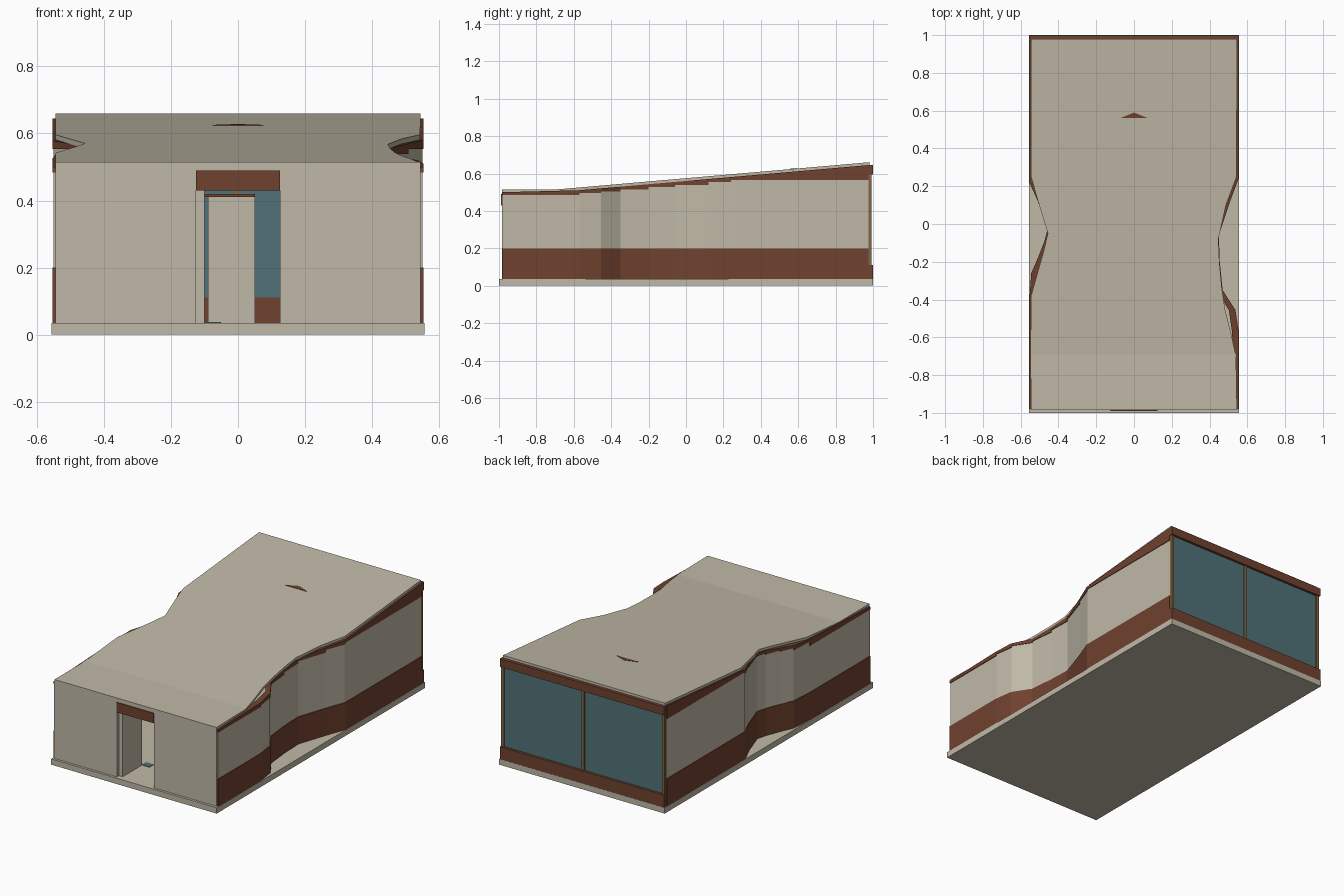
import bpy, bmesh

if "Cube" in bpy.data.objects:
    bpy.data.objects.remove(bpy.data.objects["Cube"])


def mat(name, rgb):
    m = bpy.data.materials.new(name)
    m.diffuse_color = (*rgb, 1)
    m.use_nodes = True
    m.node_tree.nodes["Principled BSDF"].inputs["Base Color"].default_value = m.diffuse_color
    return m


CREAM = mat("cream plaster", (0.53, 0.485, 0.39))
BROWN = mat("rust brown", (0.162, 0.054, 0.028))
TEAL = mat("teal glass", (0.08, 0.17, 0.187))
TAN = mat("tan timber", (0.22, 0.13, 0.055))


def roof_top(y):
    return 0.515 + max(0, y + 0.69) * 0.087


def roof_under(y):
    return roof_top(y) - 0.015


def hexa(bm, bottom, top):
    """Closed block between two matching rings of points."""
    b = [bm.verts.new(p) for p in bottom]
    t = [bm.verts.new(p) for p in top]
    n = len(b)
    bm.faces.new(b[::-1])
    bm.faces.new(t)
    for i in range(n):
        j = (i + 1) % n
        bm.faces.new((b[i], b[j], t[j], t[i]))


def finish(bm, name, material):
    bmesh.ops.recalc_face_normals(bm, faces=bm.faces)
    me = bpy.data.meshes.new(name)
    bm.to_mesh(me)
    bm.free()
    me.materials.append(material)
    ob = bpy.data.objects.new(name, me)
    bpy.context.collection.objects.link(ob)
    return ob


def box(name, x0, x1, y0, y1, z0, z1, material):
    bm = bmesh.new()
    ring = [(x0, y0), (x1, y0), (x1, y1), (x0, y1)]
    hexa(bm, [(x, y, z0) for x, y in ring], [(x, y, z1) for x, y in ring])
    return finish(bm, name, material)


def wall(name, pts, out, thick, z0, z1, material):
    """Faceted wall along a plan line; z0/z1 take (segment start y, y)."""
    bm = bmesh.new()
    s = 1 if pts[0][0] > 0 else -1
    for (xa, ya), (xb, yb) in zip(pts, pts[1:]):
        ring = [(xa + s * out, ya), (xb + s * out, yb),
                (xb + s * (out - thick), yb), (xa + s * (out - thick), ya)]
        hexa(bm, [(x, y, z0(ya, y)) for x, y in ring],
             [(x, y, z1(ya, y)) for x, y in ring])
    return finish(bm, name, material)


def interp(pts, y):
    for (xa, ya), (xb, yb) in zip(pts, pts[1:]):
        if y <= yb:
            return xa + (xb - xa) * (y - ya) / (yb - ya)
    return pts[-1][0]


# Floor slab
box("floor_slab", -0.557, 0.557, -1, 1, 0, 0.035, CREAM)

# Pinched side walls: brown plinth, cream body, brown stepped fascia
right = [(0.55, -0.98), (0.55, -0.57), (0.533, -0.455), (0.465, -0.35),
         (0.45, -0.2), (0.445, -0.06), (0.505, 0.12), (0.55, 0.24), (0.55, 0.975)]
left = [(-0.55, -0.98), (-0.55, -0.4), (-0.54, -0.26), (-0.505, -0.18),
        (-0.47, -0.09), (-0.455, -0.03), (-0.505, 0.12), (-0.55, 0.22), (-0.55, 0.975)]


def step(ya, y):
    return roof_under(ya) - 0.016


for side, pts in (("right", right), ("left", left)):
    wall(side + "_plinth", pts, 0.004, 0.024, lambda a, y: 0.035, lambda a, y: 0.2, BROWN)
    wall(side + "_wall", pts, 0, 0.02, lambda a, y: 0.2, step, CREAM)
    wall(side + "_fascia", pts, 0.004, 0.035, step, lambda a, y: roof_under(y), BROWN)

# Sloping roof with pinched edges
roof_r = [(0.545, -0.985), (0.54, -0.7), (0.512, -0.57), (0.482, -0.45), (0.465, -0.34),
          (0.452, -0.2), (0.447, -0.08), (0.487, 0.1), (0.543, 0.25), (0.545, 0.98)]
roof_l = [(-0.545, -0.985), (-0.545, -0.38), (-0.5, -0.22), (-0.48, -0.15),
          (-0.456, -0.05), (-0.508, 0.12), (-0.545, 0.25), (-0.545, 0.98)]
ys = sorted({p[1] for p in roof_r + roof_l} | {-0.69})
bm = bmesh.new()
rows = []
for y in ys:
    xl, xr, t = interp(roof_l, y), interp(roof_r, y), roof_top(y)
    rows.append([bm.verts.new(p) for p in
                 ((xl, y, t - 0.015), (xr, y, t - 0.015), (xr, y, t), (xl, y, t))])
for a, b in zip(rows, rows[1:]):
    for i in range(4):
        j = (i + 1) % 4
        bm.faces.new((a[i], a[j], b[j], b[i]))
bm.faces.new(rows[0])
bm.faces.new(rows[-1])
finish(bm, "roof", CREAM)

# Small triangular marker on the roof
tri = [(-0.075, 0.56), (0.075, 0.56), (0, 0.59)]
bm = bmesh.new()
hexa(bm, [(x, y, roof_top(y) - 0.002) for x, y in tri],
     [(x, y, roof_top(y) + 0.002) for x, y in tri])
finish(bm, "roof_marker", BROWN)

# Front wall, door opening and header
for side, x0, x1 in (("left", -0.545, -0.125), ("right", 0.125, 0.545)):
    box("front_wall_" + side, x0, x1, -0.985, -0.965, 0.035, 0.49, CREAM)
box("front_trim", -0.545, 0.545, -0.985, -0.965, 0.49, 0.5, CREAM)
box("door_header", -0.125, 0.125, -0.99, -0.965, 0.43, 0.49, BROWN)

# Interior partitions and floor tray
box("entry_partition", -0.125, -0.1, -0.965, -0.78, 0.035, 0.43, CREAM)
box("inner_partition", -0.09, 0.05, -0.32, -0.3, 0.035, 0.41, CREAM)
box("partition_cap", -0.1, 0.05, -0.325, -0.295, 0.41, 0.42, BROWN)
box("floor_tray", -0.1, -0.05, -0.78, -0.74, 0.035, 0.038, TEAL)

# Rear glazing, posts and brown bands
box("rear_glass", -0.535, 0.535, 0.978, 0.984, 0.11, 0.6, TEAL)
for name, x in (("left", -0.54), ("middle", 0), ("right", 0.54)):
    box("rear_post_" + name, x - 0.009, x + 0.009, 0.974, 0.991, 0.11, 0.6, TAN)
box("rear_sill", -0.553, 0.553, 0.976, 0.999, 0.035, 0.11, BROWN)
box("rear_fascia", -0.553, 0.553, 0.976, 0.999, 0.595, 0.645, BROWN)
